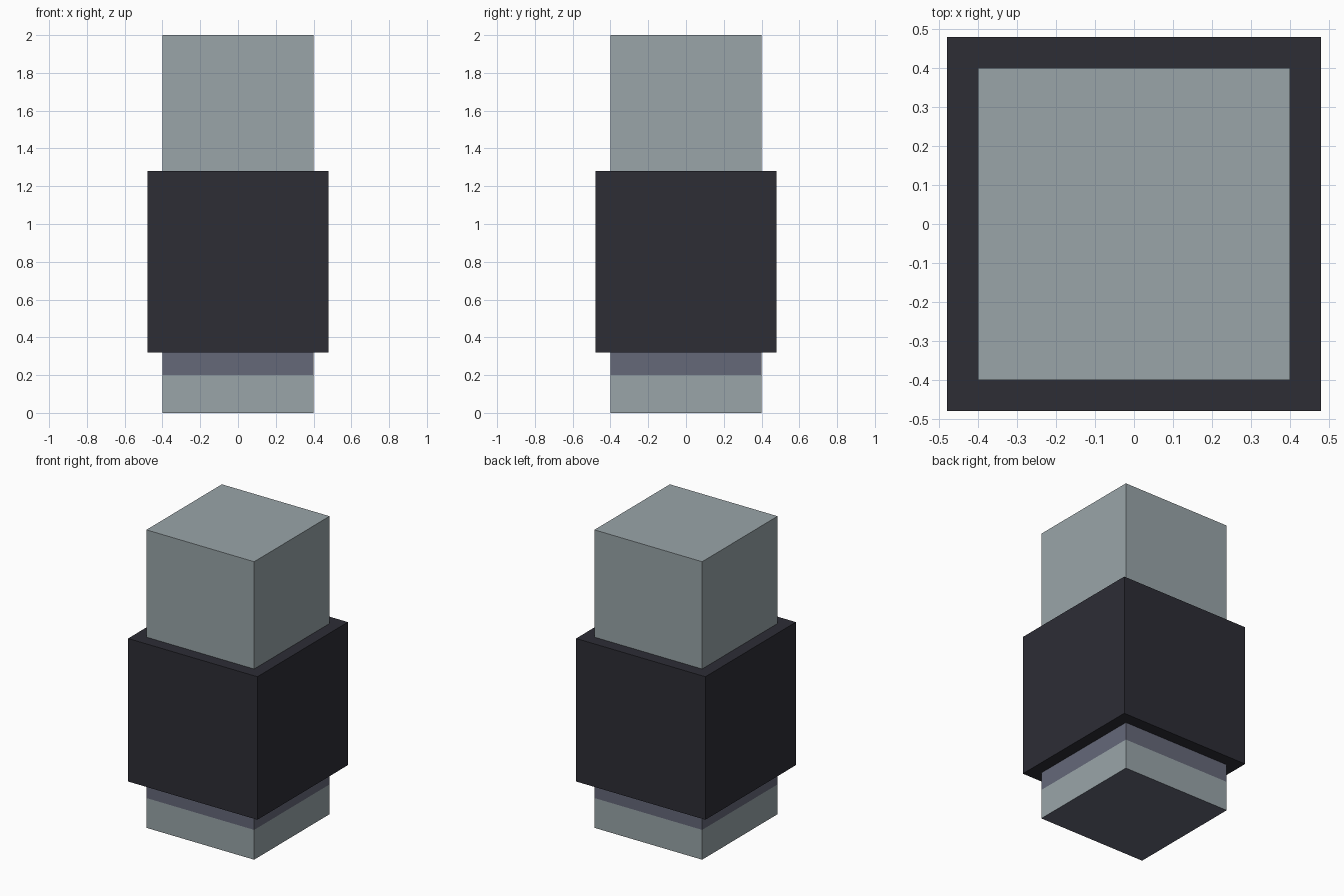
import bpy

cube = bpy.data.objects.get("Cube")
if cube:
    bpy.data.objects.remove(cube, do_unlink=True)


def material(name, rgb):
    mat = bpy.data.materials.new(name)
    mat.use_nodes = True
    colour = (*rgb, 1.0)
    mat.diffuse_color = colour
    mat.node_tree.nodes["Principled BSDF"].inputs["Base Color"].default_value = colour
    return mat


pale_grey = material("pale_grey", (0.32, 0.375, 0.395))
slate = material("slate_purple", (0.13, 0.138, 0.191))
charcoal = material("charcoal", (0.026, 0.026, 0.036))


def block(name, width, bottom, top, *mats):
    """Square block between two heights."""
    bpy.ops.mesh.primitive_cube_add(size=1, location=(0, 0, (bottom + top) / 2))
    obj = bpy.context.object
    obj.name = name
    obj.scale = (width, width, top - bottom)
    bpy.ops.object.transform_apply(location=False, rotation=False, scale=True)
    for mat in mats:
        obj.data.materials.append(mat)
    return obj


# Core column, stacked from the ground up
base = block("base", 0.8, 0, 0.2, pale_grey, slate)
block("lower_band", 0.8, 0.2, 0.8, slate)
block("upper_column", 0.8, 0.8, 2, pale_grey)

# Wide sleeve around the middle
block("sleeve", 0.96, 0.32, 1.28, charcoal)

# Slate underside of the base
for face in base.data.polygons:
    if face.normal.z < -0.5:
        face.material_index = 1
